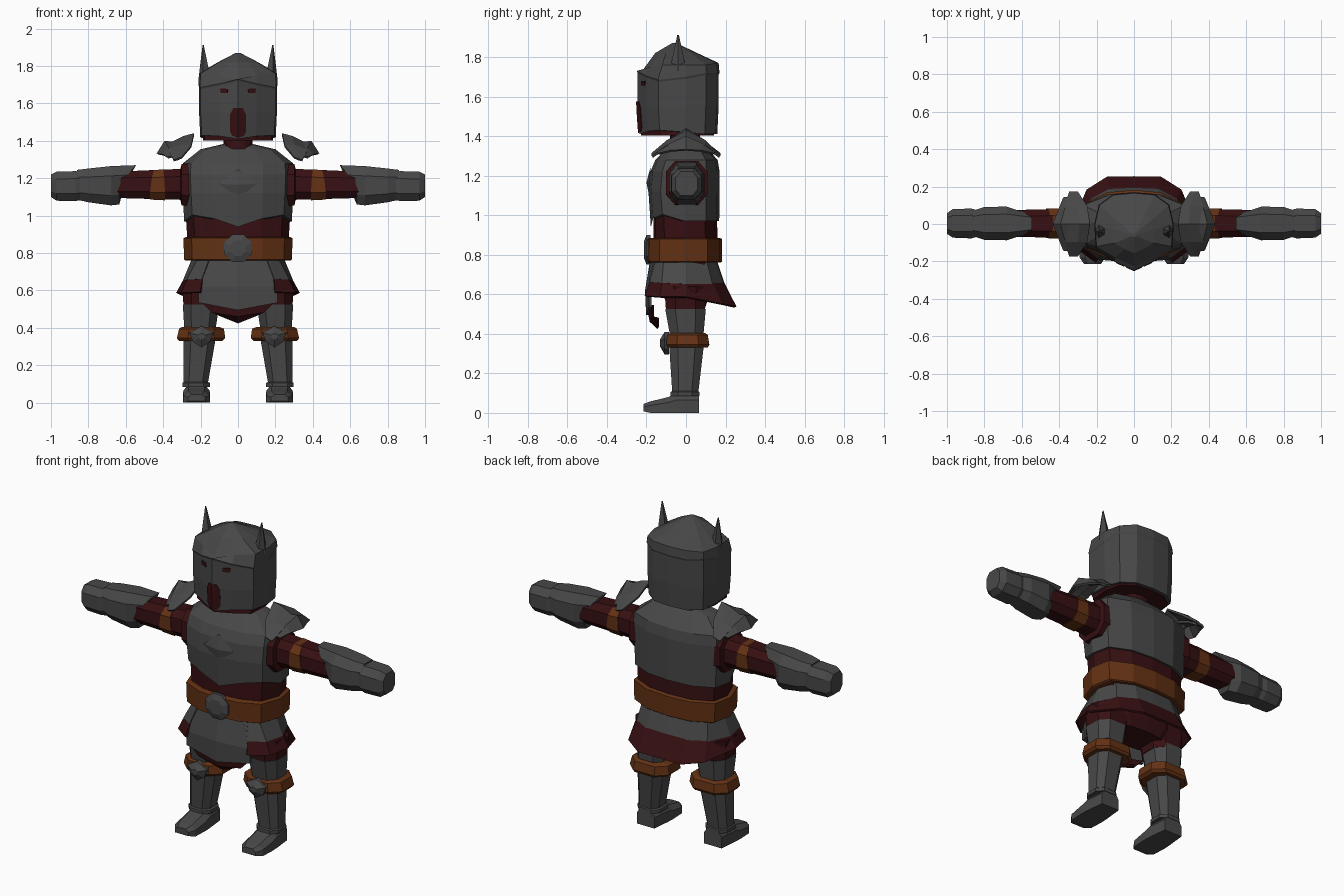
import bpy, bmesh, math
from mathutils import Vector

if "Cube" in bpy.data.objects:
    bpy.data.objects.remove(bpy.data.objects["Cube"])


def material(name, rgb):
    m = bpy.data.materials.new(name)
    m.diffuse_color = (*rgb, 1)
    m.use_nodes = True
    m.node_tree.nodes["Principled BSDF"].inputs["Base Color"].default_value = m.diffuse_color
    return m


STEEL = material("dark steel", (0.064, 0.064, 0.064))
RED = material("dark red cloth", (0.038, 0.005, 0.006))
LEATHER = material("brown leather", (0.125, 0.031, 0.007))


def finish(name, bm, mat, thick=0):
    bmesh.ops.recalc_face_normals(bm, faces=bm.faces)
    me = bpy.data.meshes.new(name)
    bm.to_mesh(me)
    bm.free()
    me.materials.append(mat)
    ob = bpy.data.objects.new(name, me)
    bpy.context.collection.objects.link(ob)
    if thick:
        mod = ob.modifiers.new("thickness", 'SOLIDIFY')
        mod.thickness = thick
        mod.offset = 0
    return ob


def loft(name, rings, mat, closed=True, caps=True, thick=0):
    """Skin a list of equally long point rows."""
    bm = bmesh.new()
    vs = [[bm.verts.new(p) for p in r] for r in rings]
    n = len(rings[0])
    for a, b in zip(vs, vs[1:]):
        for i in range(n if closed else n - 1):
            j = (i + 1) % n
            bm.faces.new((a[i], a[j], b[j], b[i]))
    if closed and caps:
        bm.faces.new(vs[0])
        bm.faces.new(vs[-1])
    return finish(name, bm, mat, thick)


def mirrored(half):
    """Full outline from a half outline that starts and ends at x = 0."""
    return half + [(-p[0], *p[1:]) for p in half[-2:0:-1]]


BODY = [(0, -1), (.45, -.93), (.85, -.66), (1, 0), (.92, .62), (.5, .93), (0, 1)]


def body_ring(z, hx, yf, yb, wave=None):
    """Body section; wave gives height offsets per half-outline point."""
    w = wave or [0] * len(BODY)
    cy, hy = (yf + yb) / 2, (yb - yf) / 2
    return mirrored([(x * hx, cy + y * hy, z + dz) for (x, y), dz in zip(BODY, w)])


OCT = [(1, .5), (.55, 1), (-.55, 1), (-1, .5), (-1, -.5), (-.55, -1), (.55, -1), (1, -.5)]


def leg_ring(s, z, x0, x1, y0, y1):
    return [(s * ((x0 + x1) / 2 + u * (x1 - x0) / 2),
             (y0 + y1) / 2 + v * (y1 - y0) / 2, z) for u, v in OCT]


def arm_ring(s, x, hy, z0, z1, shear=0):
    return [(s * (x - shear * max(v, 0)), .003 + u * hy,
             (z0 + z1) / 2 + v * (z1 - z0) / 2) for u, v in OCT]


# Torso: cloth waist, breastplate with a wavy lower edge, belt and buckle
loft("waist", [body_ring(.72, .24, -.16, .15), body_ring(.86, .27, -.165, .16),
               body_ring(1.06, .283, -.165, .155)], RED)
loft("breastplate", [
    body_ring(.97, .288, -.178, .168, [-.03, .015, .035, 0, 0, 0, 0]),
    body_ring(1.12, .295, -.19, .17), body_ring(1.22, .3, -.18, .17),
    body_ring(1.28, .295, -.155, .16), body_ring(1.355, .2, -.08, .09),
    body_ring(1.385, .07, -.05, .06)], STEEL)
loft("chest_boss", [mirrored([(0, -.185, 1.09), (.1, -.184, 1.17), (0, -.178, 1.25)]),
                    [(0, -.2, 1.165)] * 4], STEEL, caps=False)
loft("belt", [body_ring(.76, .28, -.188, .175), body_ring(.765, .288, -.198, .182),
              body_ring(.88, .292, -.2, .182), body_ring(.885, .28, -.185, .17)], LEATHER)
loft("buckle", [[(r * math.cos(math.radians(45 * i + 22.5)), y,
                  .825 + r * math.sin(math.radians(45 * i + 22.5))) for i in range(8)]
                for r, y in ((.08, -.18), (.08, -.2), (.045, -.213))], STEEL)

# Hips and flared skirt, open at the front
loft("hips", [body_ring(.54, .2, -.09, .1), body_ring(.6, .26, -.12, .12),
              body_ring(.74, .24, -.15, .14)], RED)


def skirt_row(half):
    return [(-x, y, z) for x, y, z in half[:0:-1]] + half


skirt_top = [(0, .15, .77), (.12, .145, .77), (.21, .1, .77), (.24, 0, .77),
             (.21, -.11, .77), (.15, -.16, .77)]
skirt_mid = [(0, .19, .65), (.13, .185, .65), (.23, .13, .65), (.29, 0, .65),
             (.27, -.12, .655), (.19, -.18, .66)]
skirt_low = [(0, .25, .535), (.14, .25, .535), (.25, .18, .55), (.325, 0, .585),
             (.3, -.13, .585), (.2, -.205, .59)]
cloth_top = [(x * .98, y * .98, z + .01) for x, y, z in skirt_mid]
loft("skirt_plate", [skirt_row(skirt_top), skirt_row(skirt_mid)], STEEL, False, thick=.012)
loft("skirt_cloth", [skirt_row(cloth_top), skirt_row(skirt_low)], RED, False, thick=.012)

# Front apron with a cloth hem curling backwards
apron = [[(-.165, -.15, .77), (0, -.175, .77), (.165, -.15, .77)],
         [(-.21, -.182, .62), (0, -.2, .62), (.21, -.182, .62)],
         [(-.21, -.18, .535), (0, -.195, .495), (.21, -.18, .535)]]
hem = [[(-.2, -.17, .545), (0, -.185, .505), (.2, -.17, .545)],
       [(-.14, -.168, .485), (0, -.178, .465), (.14, -.168, .485)],
       [(-.11, -.14, .475), (0, -.14, .43), (.11, -.14, .475)]]
loft("apron", apron, STEEL, False, thick=.014)
loft("apron_hem", hem, RED, False, thick=.014)

# Helmet: faceted shell with a front ridge, brow band and pointed crown
HEAD = [(0, -.245), (.1, -.2), (.2, -.14), (.208, 0), (.185, .1), (.11, .155), (0, .165)]


def head_ring(z, k=1, wave=None, front=0):
    w = wave or [0] * 7
    return mirrored([(x * k, -.06 + (y + .06) * k + (front if y < -.1 else 0), z + d)
                     for (x, y), d in zip(HEAD, w)])


brow = [.01, -.015, -.035, -.02, 0, 0, 0]
loft("helmet", [head_ring(1.42, .97, [-.01, .005, .01, 0, -.01, -.01, -.01], .004),
                head_ring(1.55), head_ring(1.71, 1, brow),
                head_ring(1.72, 1.02, brow), head_ring(1.76, 1, [-.035, -.01, 0, 0, 0, .01, .01], .02),
                head_ring(1.82, .52), head_ring(1.87, .06)], STEEL)
loft("helmet_lining", [head_ring(1.402, .9), head_ring(1.45, .9)], RED)
loft("neck", [body_ring(1.35, .075, -.08, .07), body_ring(1.43, .08, -.08, .07)], RED)


def face_point(x, z, out=.005):
    """Point just outside the helmet face."""
    a = abs(x)
    y = -.245 + .45 * a if a < .1 else -.2 + .6 * (a - .1)
    if z < 1.55:
        y += .009 * (1.55 - z) / .13
    return (x, y - out, z)


# Breathing slot and eye slits, as thin plates on the face
loft("breathing_slot", [[face_point(x * w, z + d * abs(x)) for x in (-1, 0, 1)]
                        for z, w, d in ((1.415, .03, .012), (1.45, .042, 0),
                                        (1.54, .042, 0), (1.575, .025, 0))],
     RED, False, thick=.004)
for s, side in ((1, "right"), (-1, "left")):
    loft(side + "_eye_slit", [[face_point(s * x, z0) for x, z0 in ((.053, 1.655), (.092, 1.655))],
                              [face_point(s * x, z0) for x, z0 in ((.056, 1.678), (.096, 1.68))]],
         RED, False, thick=.004)

    # Helmet horn
    loft(side + "_horn", [[(s * (x + u * r), -.04 + v * r * 1.3, z) for u, v in
                           ((1, 0), (.3, 1), (-1, .5), (-1, -.5), (.3, -1))]
                          for x, r, z in ((.178, .033, 1.73), (.182, .02, 1.81), (.186, .003, 1.912))], STEEL)

    # Floating shoulder guard of two overlapping arched plates
    for part, centre, mid, end in (
            ("upper", ((.235, 1.435), (.29, 1.42), (.37, 1.38)), ((.25, 1.37), (.3, 1.375), (.37, 1.35)),
             ((.3, 1.31), (.325, 1.3), (.345, 1.295))),
            ("lower", ((.31, 1.385), (.39, 1.395), (.43, 1.33)), ((.32, 1.355), (.37, 1.36), (.4, 1.325)),
             ((.33, 1.315), (.355, 1.315), (.375, 1.31)))):
        depth = .17 if part == "upper" else .14
        rows = [[(s * x, y, z) for x, z in pts] for y, pts in
                ((-depth, end), (-depth * .55, mid), (0, centre), (depth * .55, mid), (depth, end))]
        loft(f"{side}_{part}_shoulder_plate", rows, STEEL, False, thick=.012)

    # Arm: sleeve, leather band, gauntlet and fist
    loft(side + "_sleeve", [arm_ring(s, .25, .105, 1.05, 1.275), arm_ring(s, .302, .105, 1.055, 1.275),
                            arm_ring(s, .308, .077, 1.085, 1.25), arm_ring(s, .66, .072, 1.095, 1.235)], RED)
    loft(side + "_arm_band", [arm_ring(s, .39, .08, 1.082, 1.248, -.01),
                              arm_ring(s, .47, .079, 1.086, 1.243, .02)], LEATHER)
    loft(side + "_gauntlet", [arm_ring(s, .635, .06, 1.06, 1.27, .09), arm_ring(s, .68, .09, 1.055, 1.265),
                              arm_ring(s, .8, .088, 1.072, 1.252), arm_ring(s, .86, .068, 1.085, 1.245)], STEEL)
    loft(side + "_fist", [arm_ring(s, .835, .07, 1.085, 1.235), arm_ring(s, .87, .08, 1.078, 1.238),
                          arm_ring(s, .97, .076, 1.08, 1.235), arm_ring(s, 1.0, .055, 1.1, 1.22)], STEEL)

    # Leg: trousers, thigh plate, knee strap and cap, shin guard, boot
    loft(side + "_trouser", [leg_ring(s, .5, .1, .29, -.1, .095),
                             leg_ring(s, .64, .08, .3, -.11, .105)], RED)
    loft(side + "_thigh_plate", [leg_ring(s, .36, .125, .285, -.075, .085),
                                 leg_ring(s, .525, .1, .295, -.105, .1)], STEEL)
    loft(side + "_knee_strap", [leg_ring(s, .33, .085, .315, -.09, .11), leg_ring(s, .345, .068, .327, -.1, .118),
                                leg_ring(s, .395, .075, .315, -.095, .11), leg_ring(s, .405, .1, .3, -.08, .095)], LEATHER)
    loft(side + "_knee_cap", [[(s * (.195 + u * k), y, .355 + v * k) for u, v in
                               ((-.065, .02), (0, .055), (.065, .02), (.045, -.03), (0, -.06), (-.045, -.03))]
                              for k, y in ((1, -.085), (1, -.108), (.3, -.132))], STEEL)
    loft(side + "_shin_guard", [leg_ring(s, .085, .15, .298, -.078, .068), leg_ring(s, .105, .15, .298, -.078, .068),
                                leg_ring(s, .11, .16, .292, -.07, .063),
                                leg_ring(s, .34, .12, .29, -.085, .09)], STEEL)
    boot = [(.065, 0, .1, .058), (-.05, 0, .1, .07), (-.09, 0, .08, .072),
            (-.18, 0, .058, .068), (-.215, .008, .045, .045)]
    loft(side + "_boot", [[(s * (.222 + u * w), y, z) for u, z in
                           ((-1, z0), (1, z0), (1, z1 * .65), (.6, z1), (-.6, z1), (-1, z1 * .65))]
                          for y, z0, z1, w in boot], STEEL)
